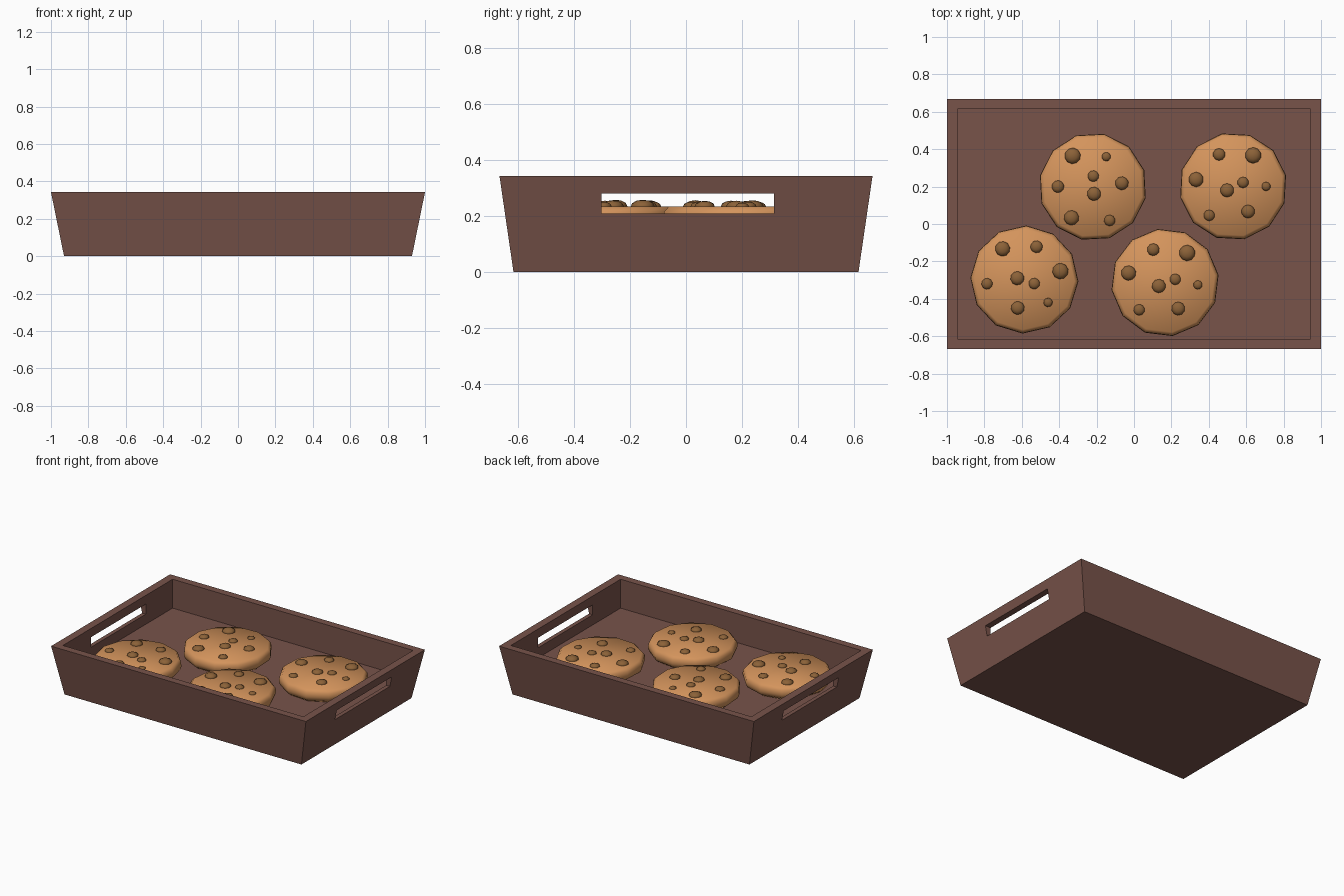
import bpy, bmesh, math
from mathutils import Matrix

if "Cube" in bpy.data.objects:
    bpy.data.objects.remove(bpy.data.objects["Cube"])


def srgb(r, g, b):
    f = lambda c: c / 12.92 if c <= 0.04045 else ((c + 0.055) / 1.055) ** 2.4
    return tuple(f(c / 255) for c in (r, g, b)) + (1.0,)


def material(name, rgb):
    m = bpy.data.materials.new(name)
    m.diffuse_color = srgb(*rgb)
    m.use_nodes = True
    m.node_tree.nodes["Principled BSDF"].inputs["Base Color"].default_value = m.diffuse_color
    return m


wood = material("dark wood", (120, 83, 74))
dough = material("baked dough", (212, 148, 92))
chocolate = material("chocolate", (140, 98, 56))


def finish(bm, name, mat, smooth=None):
    bmesh.ops.recalc_face_normals(bm, faces=bm.faces)
    me = bpy.data.meshes.new(name)
    bm.to_mesh(me)
    bm.free()
    me.materials.append(mat)
    ob = bpy.data.objects.new(name, me)
    bpy.context.collection.objects.link(ob)
    if smooth:
        bpy.ops.object.select_all(action='DESELECT')
        ob.select_set(True)
        bpy.context.view_layer.objects.active = ob
        bpy.ops.object.shade_smooth_by_angle(angle=math.radians(smooth))
    return ob


def loft(bm, rings):
    """Skin a stack of equal vertex rings and cap both ends."""
    loops = [[bm.verts.new(p) for p in ring] for ring in rings]
    for a, b in zip(loops, loops[1:]):
        for i in range(len(a)):
            j = (i + 1) % len(a)
            bm.faces.new((a[i], a[j], b[j], b[i]))
    bm.faces.new(loops[0][::-1])
    bm.faces.new(loops[-1])


def rect(x, y, z, cy=0.0):
    return [(-x, cy - y, z), (x, cy - y, z), (x, cy + y, z), (-x, cy + y, z)]


def tapered_box(name, rings):
    bm = bmesh.new()
    loft(bm, rings)
    return finish(bm, name, wood)


# Tray: flared block, hollowed out, with a handle slot cut through both ends
FLOOR, RIM = 0.138, 0.343
tray = tapered_box("tray", [rect(0.93, 0.617, 0), rect(1.0, 0.667, RIM)])
cutters = [
    tapered_box("hollow_cutter", [rect(0.944, 0.615, FLOOR), rect(0.944, 0.615, 0.6)]),
    tapered_box("slot_cutter", [rect(1.3, 0.308, 0.21, 0.006), rect(1.3, 0.308, 0.281, 0.006)]),
]
bpy.context.view_layer.objects.active = tray
for cutter in cutters:
    cutter.hide_render = True
    mod = tray.modifiers.new("cut", 'BOOLEAN')
    mod.operation, mod.solver, mod.object = 'DIFFERENCE', 'EXACT', cutter
    bpy.ops.object.modifier_apply(modifier=mod.name)
    bpy.data.objects.remove(cutter)

# Cookie: twelve-sided rounded disc (radius, height)
PROFILE = [(0.25, FLOOR), (0.28, 0.16), (0.289, 0.185), (0.286, 0.215), (0.268, 0.235)]
TOP = 0.235
# Chips on one cookie (x, y, radius)
CHIPS = [(-0.075, 0.171, 0.033), (0.107, 0.166, 0.043), (-0.198, 0.037, 0.04),
         (0.053, 0.021, 0.03), (-0.032, -0.021, 0.037), (0.176, 0.0, 0.024),
         (-0.128, -0.155, 0.03), (0.08, -0.134, 0.036)]
# Cookie placements (x, y, turn in degrees)
PLACES = [(-0.22, 0.199, 66), (0.53, 0.201, 0), (-0.586, -0.297, -44), (0.166, -0.313, -4)]

for n, (x, y, turn) in enumerate(PLACES, 1):
    place = Matrix.Translation((x, y, 0)) @ Matrix.Rotation(math.radians(turn), 4, 'Z')

    bm = bmesh.new()
    angles = [math.radians(12 + 30 * i) for i in range(12)]
    loft(bm, [[(r * math.cos(a), r * math.sin(a), z) for a in angles] for r, z in PROFILE])
    bm.transform(place)
    finish(bm, f"cookie_{n}", dough, 50)

    bm = bmesh.new()
    for cx, cy, r in CHIPS:
        m = Matrix.Translation((cx, cy, TOP)) @ Matrix.Diagonal((1, 1, 0.55, 1))
        bmesh.ops.create_uvsphere(bm, u_segments=10, v_segments=6, radius=r, matrix=m)
    bm.transform(place)
    finish(bm, f"chocolate_chips_{n}", chocolate, 60)
